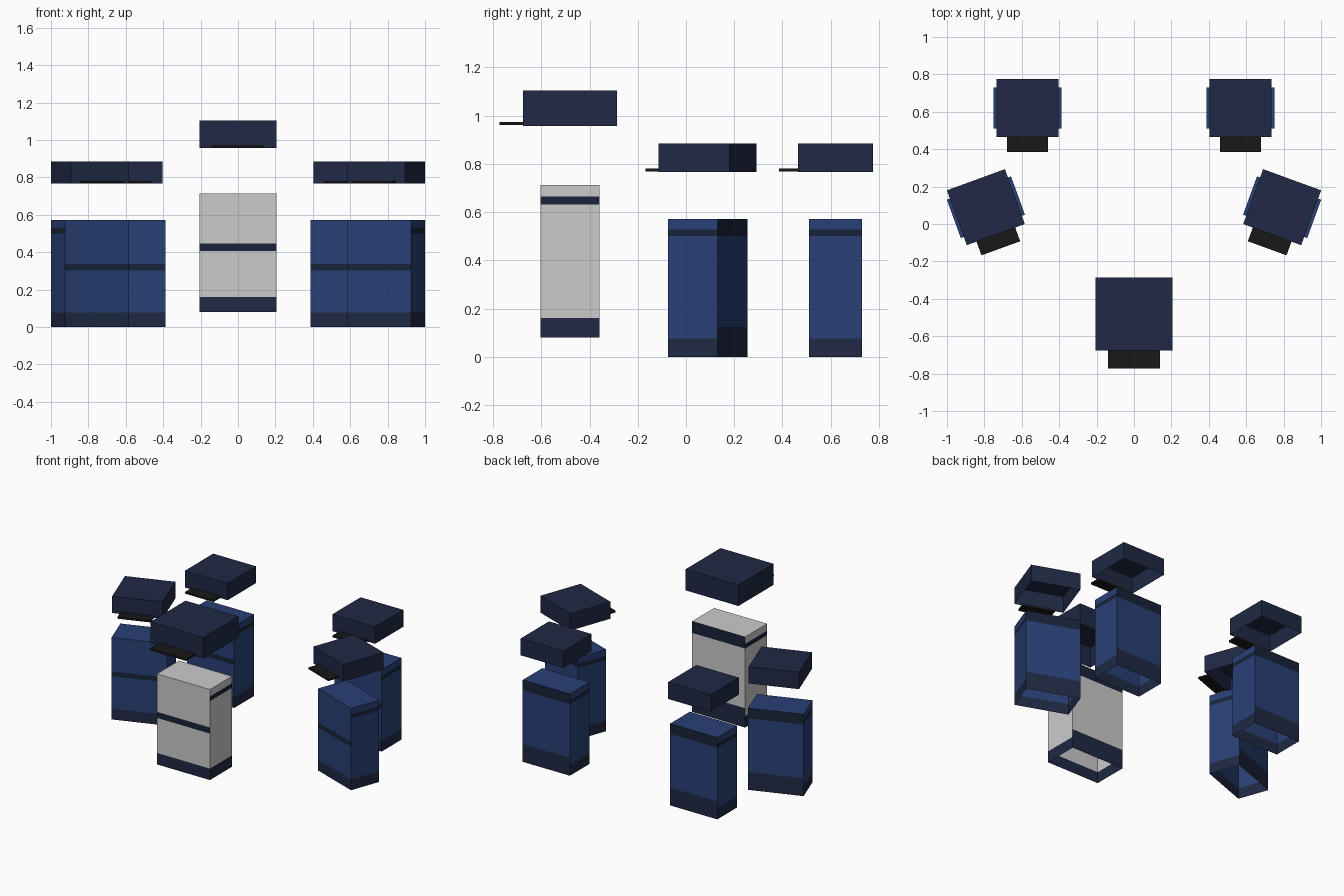
import bpy, bmesh
from math import radians
from mathutils import Matrix, Vector

if "Cube" in bpy.data.objects:
    bpy.data.objects.remove(bpy.data.objects["Cube"])


def material(name, rgb):
    m = bpy.data.materials.new(name)
    m.diffuse_color = (*rgb, 1)
    m.use_nodes = True
    m.node_tree.nodes["Principled BSDF"].inputs["Base Color"].default_value = m.diffuse_color
    return m


BLUE = material("blue", (0.022, 0.052, 0.18))
NAVY = material("navy", (0.014, 0.022, 0.058))
STRIPE = material("stripe_navy", (0.009, 0.017, 0.042))
BLACK = material("black", (0.009, 0.009, 0.009))


def finish(name, bm, mats, place):
    bmesh.ops.remove_doubles(bm, verts=bm.verts, dist=1e-5)
    me = bpy.data.meshes.new(name)
    bm.to_mesh(me)
    bm.free()
    for m in mats:
        me.materials.append(m)
    ob = bpy.data.objects.new(name, me)
    ob.matrix_world = place
    bpy.context.collection.objects.link(ob)


def quad(bm, pts, mat=0):
    f = bm.faces.new([bm.verts.new(p) for p in pts])
    f.material_index = mat


def open_box(name, w, d, z1, sides, mats, place):
    """Thin shell, open below; sides = front, right, back, left lists of (z0, z1, mat)."""
    bm = bmesh.new()
    c = [(-w / 2, -d / 2), (w / 2, -d / 2), (w / 2, d / 2), (-w / 2, d / 2)]
    for i, bands in enumerate(sides):
        a, b = c[i], c[(i + 1) % 4]
        for lo, hi, m in bands:
            quad(bm, [(*a, lo), (*b, lo), (*b, hi), (*a, hi)], m)
    quad(bm, [(*p, z1) for p in c])
    finish(name, bm, mats, place)


def figure(label, x, y, turn, cloth, body, belt, back_top, back_low, side, cap, visor):
    place = Matrix.Translation((x, y, 0)) @ Matrix.Rotation(radians(turn), 4, 'Z')
    w, d, z0, z1, hem = body

    # Coat: painted hem, front belt, side stripes and back panels
    def striped(s0, s1):
        return [(z0, hem, 1), (hem, s0, 0), (s0, s1, 2), (s1, z1, 0)]

    front, flank = striped(*belt), striped(*side)
    back = [(z0, back_low, 1), (back_low, back_top, 0), (back_top, z1, 2)]
    open_box(label + "_coat", w, d, z1, [front, flank, back, flank],
             [cloth, NAVY, STRIPE], place)

    # Cap crown, hollow underneath
    cw, cd, c0, c1 = cap
    open_box(label + "_cap", cw, cd, c1, [[(c0, c1, 0)]] * 4, [NAVY], place)

    # Cap visor plate
    vw, vd, v0, v1 = visor
    bm = bmesh.new()
    bmesh.ops.create_cube(bm, size=1)
    bmesh.ops.scale(bm, vec=(vw, vd, v1 - v0), verts=bm.verts)
    bmesh.ops.translate(bm, vec=Vector((0, -cd / 2 - vd / 2, (v0 + v1) / 2)), verts=bm.verts)
    finish(label + "_visor", bm, [BLACK], place)


# Leading figure in grey
figure("leader", 0, -0.481, 0, None, (0.41, 0.243, 0.08, 0.713, 0.16),
       (0.405, 0.447), 0.632, 0.215, (0.632, 0.664),
       (0.41, 0.388, 0.957, 1.104), (0.28, 0.098, 0.96, 0.974))

# Four blue followers, mirrored left and right
for s, tag in ((-1, "left"), (1, "right")):
    for row, x, y, turn in (("side", 0.792, 0.09, 20), ("rear", 0.57, 0.62, 0)):
        figure(f"{row}_{tag}", s * x, y, -s * turn, BLUE, (0.365, 0.218, 0, 0.572, 0.076),
               (0.302, 0.336), 0.5, 0.125, (0.5, 0.528),
               (0.33, 0.312, 0.767, 0.885), (0.22, 0.078, 0.769, 0.781))
